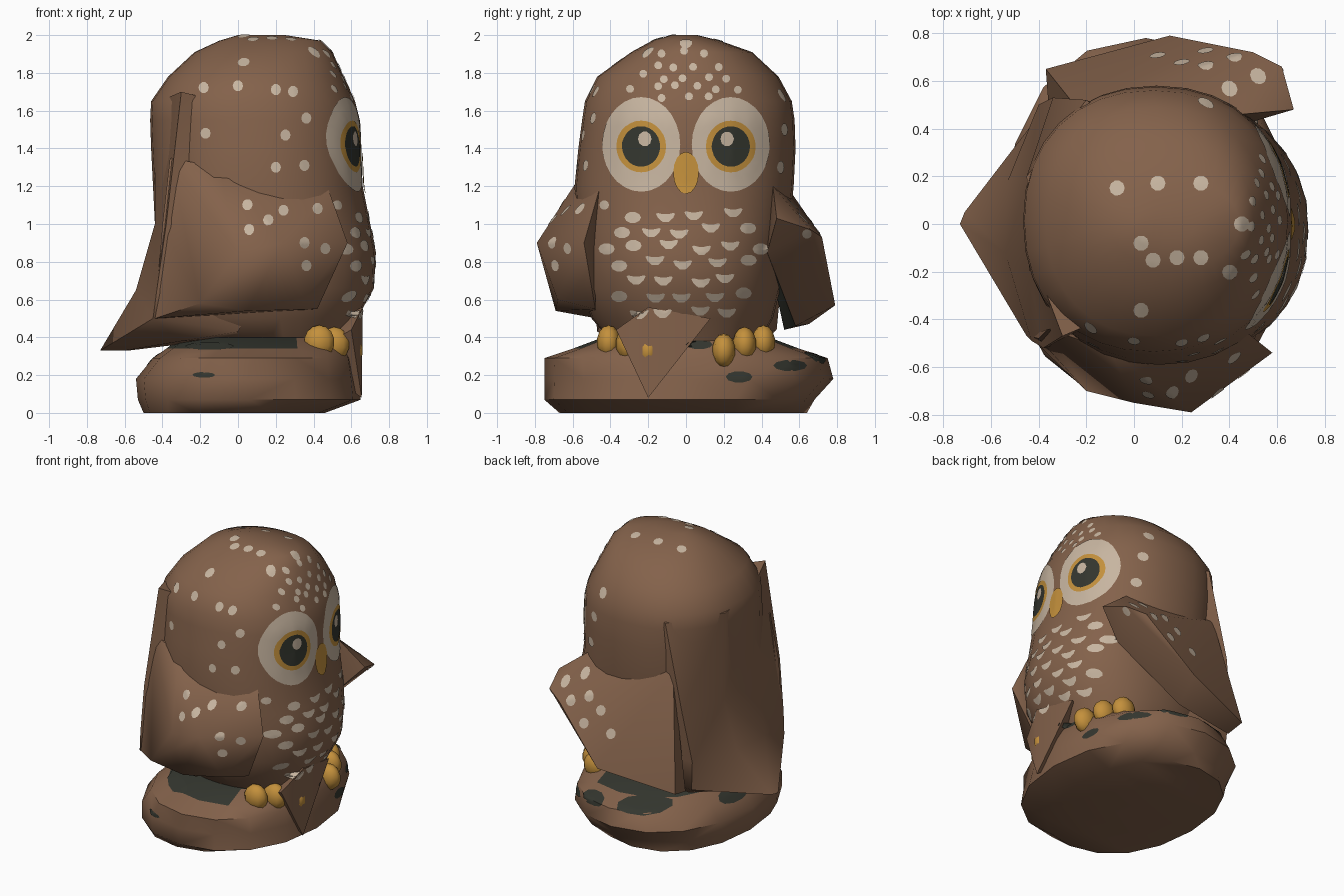
import bpy, bmesh, math, random
from mathutils import Vector
from mathutils.bvhtree import BVHTree

cube = bpy.data.objects.get("Cube")
if cube:
    bpy.data.objects.remove(cube, do_unlink=True)
random.seed(4)


def material(name, rgb):
    m = bpy.data.materials.new(name)
    m.use_nodes = True
    m.diffuse_color = (*rgb, 1)
    m.node_tree.nodes["Principled BSDF"].inputs["Base Color"].default_value = (*rgb, 1)
    return m


brown = material("feather_brown", (.23, .122, .07))
cream = material("cream", (.57, .46, .35))
dark = material("dark_moss", (.034, .037, .028))
amber = material("amber", (.55, .28, .045))
solids = []


def finish(bm, name, mats, angle=50, solid=True, rule=None):
    bmesh.ops.recalc_face_normals(bm, faces=bm.faces)
    bm.normal_update()
    if rule:
        for f in bm.faces:
            f.material_index = int(rule(f))
    mesh = bpy.data.meshes.new(name)
    bm.to_mesh(mesh)
    bm.free()
    ob = bpy.data.objects.new(name, mesh)
    bpy.context.collection.objects.link(ob)
    for m in mats:
        mesh.materials.append(m)
    bpy.ops.object.select_all(action='DESELECT')
    ob.select_set(True)
    bpy.context.view_layer.objects.active = ob
    bpy.ops.object.shade_smooth_by_angle(angle=math.radians(angle))
    if solid:
        solids.append(ob)


def skin(name, loops, mats, rule=None):
    """Join stacked closed loops of points and cap both ends."""
    bm = bmesh.new()
    loops = [[bm.verts.new(p) for p in loop] for loop in loops]
    for lo, hi in zip(loops, loops[1:]):
        for i in range(len(lo)):
            j = (i + 1) % len(lo)
            bm.faces.new((lo[i], lo[j], hi[j], hi[i]))
    bm.faces.new(loops[0][::-1])
    bm.faces.new(loops[-1])
    bmesh.ops.triangulate(bm, faces=bm.faces)
    finish(bm, name, mats, rule=rule)


def ring(z, x0, x1, y0, y1, sides, power):
    """Rounded ring at one height, filling an x and a y range."""
    loop = []
    for i in range(sides):
        c, s = math.cos(math.tau * i / sides), math.sin(math.tau * i / sides)
        px = math.copysign(abs(c) ** (2 / power), c)
        py = math.copysign(abs(s) ** (2 / power), s)
        loop.append(((x0 + x1 + px * (x1 - x0)) / 2, (y0 + y1 + py * (y1 - y0)) / 2, z))
    return loop


def hull(name, points, mats, rule=None):
    bm = bmesh.new()
    for p in points:
        bm.verts.new(p)
    res = bmesh.ops.convex_hull(bm, input=bm.verts)
    bmesh.ops.delete(bm, geom=[v for v in res["geom_interior"]
                               if isinstance(v, bmesh.types.BMVert)], context='VERTS')
    finish(bm, name, mats, rule=rule)


# Body and head
body = [
    (.36, -.25, .56, -.38, .38), (.5, -.42, .63, -.5, .46),
    (.66, -.47, .72, -.56, .5), (.85, -.46, .73, -.57, .52),
    (1, -.44, .7, -.58, .55), (1.2, -.45, .66, -.59, .57),
    (1.4, -.46, .65, -.57, .58), (1.55, -.465, .645, -.55, .575),
    (1.65, -.46, .62, -.535, .56), (1.78, -.37, .56, -.47, .49),
    (1.91, -.23, .5, -.29, .35), (1.97, -.1, .44, -.18, .18), (2, 0, .25, -.08, .06)]
skin("body", [ring(*r, 32, 2.2) for r in body], [brown])

# Rock base with a mossy rim behind the feet
base = [
    (0, -.5, .46, -.67, .64), (.07, -.53, .65, -.75, .68),
    (.18, -.54, .64, -.75, .78), (.29, -.45, .62, -.75, .75),
    (.34, -.38, .6, -.6, .6), (.4, -.3, .56, -.44, .44)]
skin("base", [ring(*r, 16, 2.2) for r in base], [brown, dark],
     lambda f: f.calc_center_median().z > .35 and f.calc_center_median().x < .36)

# Back feathers running from the head down to the tail tip
skin("back_and_tail", [
    [(-.3, -.47, 1.7), (-.44, -.1, 1.64), (-.45, .2, 1.62), (-.2, .52, 1.6), (.1, .3, 1.6), (.1, -.3, 1.6)],
    [(-.38, -.52, 1), (-.44, -.2, 1), (-.44, .2, 1), (-.34, .53, 1), (.1, .4, 1), (.1, -.4, 1)],
    [(-.43, -.49, .65), (-.54, -.12, .65), (-.53, .18, .65), (-.4, .5, .65), (.1, .4, .6), (.1, -.4, .6)],
    [(-.45, -.47, .5), (-.73, .0, .33), (-.71, .05, .33), (-.38, .48, .44), (0, .42, .42), (0, -.47, .43)],
    [(-.3, -.38, .38), (-.6, .0, .33), (-.58, .05, .33), (-.3, .4, .37), (0, .3, .4), (0, -.3, .4)],
], [brown])

# Folded feathers reaching down over the base between the feet
hull("front_fold", [(.655, -.2, .08), (.6, -.37, .44), (.66, -.2, .56),
                    (.63, .13, .5), (.35, -.2, .3), (.4, 0, .45)], [brown])

# Wings
hull("right_wing", [
    (.28, -.5, 1.17), (.48, -.46, 1.18), (.58, -.54, .9), (.24, -.79, .9),
    (.35, -.68, .6), (0, -.75, .85), (-.2, -.7, .58), (.05, -.69, .54), (-.1, -.53, 1.3),
    (.42, -.48, .55), (-.44, -.47, .5), (-.4, -.48, 1), (-.36, -.44, 1.35)], [brown])
hull("left_wing", [
    (.45, .46, 1.2), (.67, .48, 1.03), (.5, .43, .85), (.62, .66, .97),
    (.5, .72, .93), (.15, .79, .57), (-.37, .65, .47), (-.36, .52, .44),
    (-.25, .5, 1.25), (.1, .58, .46)], [brown, dark],
    lambda f: f.normal.y < -.2 and f.calc_center_median().z < .85)

# Combined surface for the thin painted plates
verts, polys = [], []
for ob in solids:
    start = len(verts)
    verts += [v.co.copy() for v in ob.data.vertices]
    polys += [[start + i for i in p.vertices] for p in ob.data.polygons]
surface = BVHTree.FromPolygons(verts, polys)

# Each direction maps two plane coordinates to a ray towards the model
RAYS = {
    "face": (lambda u, v: (3, u, v), Vector((-1, 0, 0))),
    "right": (lambda u, v: (u, -3, v), Vector((0, 1, 0))),
    "left": (lambda u, v: (u, 3, v), Vector((0, -1, 0))),
    "back": (lambda u, v: (-3, u, v), Vector((1, 0, 0))),
    "top": (lambda u, v: (u, v, 4), Vector((0, 0, -1)))}


def plate(bm, side, u, v, ru, rv, lift=.004, seg=10, rings=2, bend=0):
    """Lay an oval on the surface; bend curves it into a crescent."""
    place, aim = RAYS[side]
    spots = [(0, 0)] + [(r / rings * math.cos(math.tau * k / seg),
                         r / rings * math.sin(math.tau * k / seg))
                        for r in range(1, rings + 1) for k in range(seg)]
    pts, depth = [], []
    for a, b in spots:
        hit, normal, _, dist = surface.ray_cast(
            Vector(place(u + a * ru, v + b * rv + bend * a * a)), aim)
        if hit is None:
            return
        if normal.dot(aim) > 0:
            normal = -normal
        pts.append(hit + normal * lift)
        depth.append(dist)
    if max(depth) - min(depth) > 2.2 * max(ru, rv):
        return
    vs = [bm.verts.new(p) for p in pts]
    for k in range(seg):
        n = (k + 1) % seg
        bm.faces.new((vs[0], vs[1 + k], vs[1 + n]))
        for r in range(1, rings):
            i, o = 1 + (r - 1) * seg, 1 + r * seg
            bm.faces.new((vs[i + k], vs[o + k], vs[o + n], vs[i + n]))


def plates(name, mat, items, **kw):
    bm = bmesh.new()
    for item in items:
        plate(bm, *item, **kw)
    finish(bm, name, [mat], solid=False)


# Eyes and beak
for name, s in (("right", -1), ("left", 1)):
    y = s * .235
    fine = dict(seg=28, rings=6)
    plates(name + "_eye_disc", cream, [("face", y, 1.42, .205, .25)], lift=.005, **fine)
    plates(name + "_eye_ring", amber, [("face", y, 1.41, .13, .137)], lift=.0065, **fine)
    plates(name + "_pupil", dark, [("face", y, 1.41, .1, .107)], lift=.008, **fine)
    plates(name + "_glint", cream, [("face", y - s * .02, 1.45, .035, .04)], lift=.0095)
plates("beak", amber, [("face", 0, 1.27, .067, .112)], lift=.0085, seg=16, rings=4)

# Chest crescents in staggered rows, rounder towards the sides
crescents, ovals = [], []
for row in range(7):
    n = 4 if row == 0 else 6 - row % 2
    for i in range(n):
        y = (i - (n - 1) / 2) * .165 + random.uniform(-.025, .025) - .02
        z = 1.05 - row * .085 + random.uniform(-.02, .02)
        if abs(y) < .27:
            crescents.append(("face", y, z - .008, .05, .022))
        else:
            ovals.append(("face", y, z, .043, .03))
plates("chest_crescents", cream, crescents, bend=.025)
plates("chest_spots", cream, ovals)

# Small head spots above the eyes
head = [("face", (i - (6 - row) / 2) * .11 + random.uniform(-.02, .02),
         1.66 + row * .06 + random.uniform(-.015, .015), .021, .021)
        for row in range(5) for i in range(7 - row) if row or 1 < i < 5]
head += [("face", s * u, v, .025, .025) for s in (-1, 1)
         for u, v in ((.38, 1.7), (.43, 1.1), (.44, .98), (.62, 1.08), (.64, .95))]
plates("forehead_spots", cream, head)

# Scattered spots on the sides, wings and crown
side = [(-.37, 1.69), (-.18, 1.72), (.02, 1.84), (0, 1.73), (.2, 1.71), (.29, 1.7),
        (-.17, 1.48), (.25, 1.47), (.36, 1.56), (.35, 1.31), (.2, 1.3), (.05, 1.1),
        (.06, .97), (.16, 1.02), (.24, 1.07), (.42, 1.08), (.35, .9), (.36, .78), (.46, .87)]
plates("right_side_spots", cream, [("right", u, v, .027, .03) for u, v in side])
wing = [(.4, 1.1), (.52, 1.03), (.3, 1), (.42, .95), (.2, .93), (.3, .83), (.1, .8),
        (.36, 1.5), (.3, 1.68), (.4, 1.3)]
plates("left_side_spots", cream, [("left", u, v, .034, .034) for u, v in wing])
crown = [(.33, .4), (.28, .17), (.1, .17), (-.07, .15), (.03, -.08), (.08, -.15),
         (.18, -.14), (.28, -.14), (.03, -.36), (.45, 0), (.4, -.2)]
plates("crown_spots", cream, [("top", u, v, .032, .032) for u, v in crown])

# Moss patches on the base
moss = [("right", -.18, .2, .06, .015), ("right", -.15, .35, .13, .02),
        ("face", -.5, .33, .05, .04), ("face", .07, .36, .07, .025),
        ("face", .28, .19, .07, .03), ("face", .55, .25, .09, .03),
        ("back", .1, .28, .14, .04), ("left", -.1, .31, .16, .035), ("left", .25, .29, .1, .03)]
plates("moss_patches", dark, moss, rings=3)

# Feet with three toes
for name, s in (("right", -1), ("left", 1)):
    for i, (x, y, z) in enumerate(((.43, .41, .375), (.51, .31, .365), (.58, .2, .33))):
        bm = bmesh.new()
        bmesh.ops.create_uvsphere(bm, u_segments=10, v_segments=7, radius=1)
        for v in bm.verts:
            v.co = (x + v.co.x * .085, s * y + v.co.y * .062, z + v.co.z * .09)
        finish(bm, f"{name}_toe_{i + 1}", [amber])
